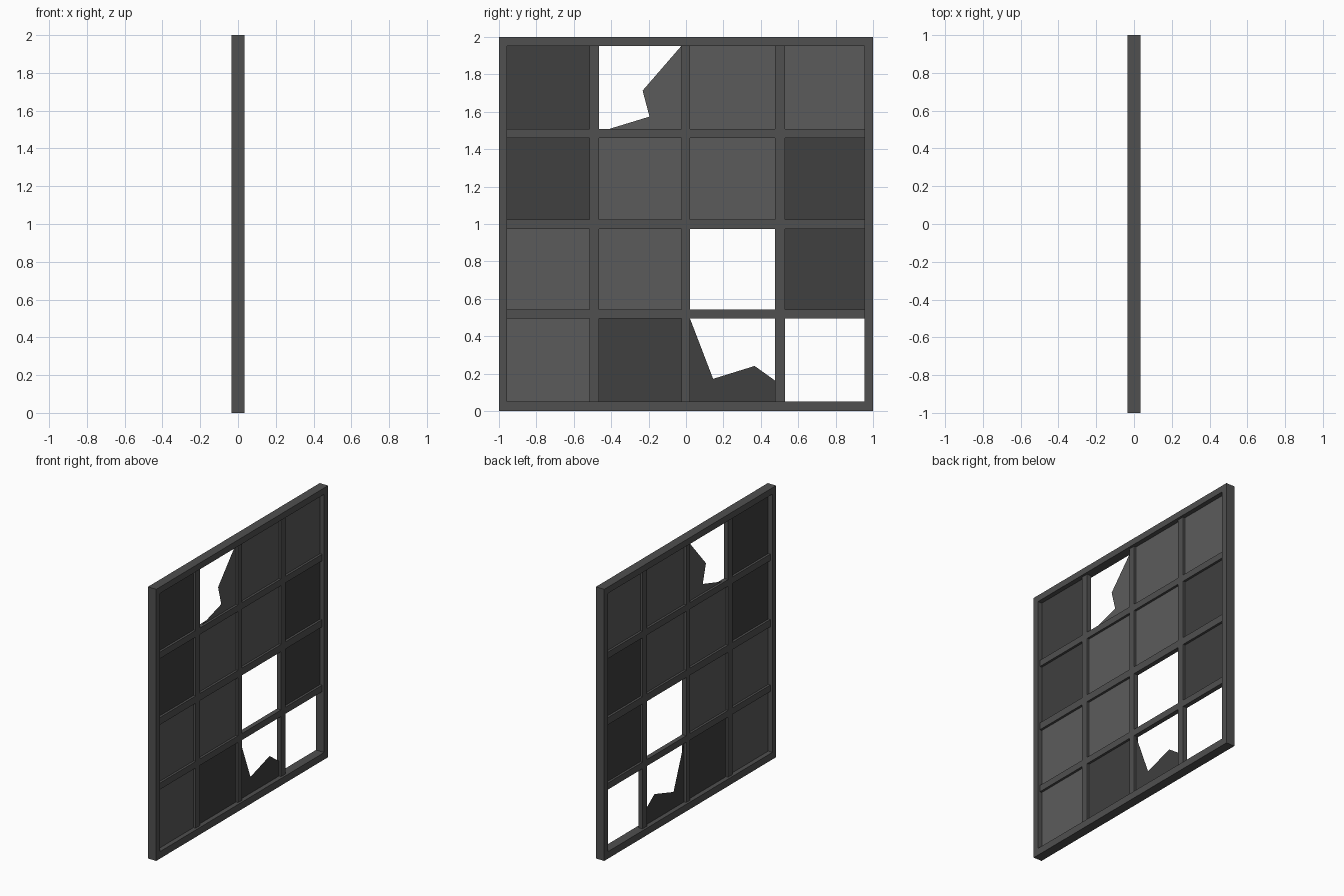
import bpy, bmesh

if "Cube" in bpy.data.objects:
    bpy.data.objects.remove(bpy.data.objects["Cube"])

FRAME_D, BAR_D = 0.034, 0.017          # half depths along x
COLS = [(-0.957, -0.517), (-0.466, -0.024), (0.021, 0.477), (0.53, 0.954)]
ROWS = [(1.507, 1.953), (1.025, 1.459), (0.543, 0.972), (0.052, 0.495)]  # top to bottom
Y0, Y1, Z0, Z1 = COLS[0][0], COLS[3][1], ROWS[3][0], ROWS[0][1]


def material(name, v):
    m = bpy.data.materials.new(name)
    m.diffuse_color = (v, v, v, 1)
    m.use_nodes = True
    m.node_tree.nodes["Principled BSDF"].inputs["Base Color"].default_value = m.diffuse_color
    return m


frame_mat = material("dark_metal", 0.08)
light_mat = material("light_glass", 0.105)
dark_mat = material("dark_glass", 0.05)


def make(name, bm, mat):
    me = bpy.data.meshes.new(name)
    bm.to_mesh(me)
    bm.free()
    ob = bpy.data.objects.new(name, me)
    me.materials.append(mat)
    bpy.context.collection.objects.link(ob)
    return ob


def bar(name, y0, y1, z0, z1):
    bm = bmesh.new()
    bmesh.ops.create_cube(bm, size=1)
    for v in bm.verts:
        v.co = (v.co.x * 2 * BAR_D, y0 + (v.co.y + .5) * (y1 - y0), z0 + (v.co.z + .5) * (z1 - z0))
    return make(name, bm, frame_mat)


def rect(y0, y1, z0, z1):
    return [(y0, z0), (y1, z0), (y1, z1), (y0, z1)]


def pane(name, outline, mat):
    bm = bmesh.new()
    bm.faces.new([bm.verts.new((0, y, z)) for y, z in outline])
    return make(name, bm, mat)


# outer frame: one mitred rectangular ring
bm = bmesh.new()
loops = [[bm.verts.new((x, y, z)) for y, z in r]
         for r, x in ((rect(-1, 1, 0, 2), FRAME_D), (rect(Y0, Y1, Z0, Z1), FRAME_D),
                      (rect(Y0, Y1, Z0, Z1), -FRAME_D), (rect(-1, 1, 0, 2), -FRAME_D))]
for i in range(4):
    a, b = loops[i], loops[(i + 1) % 4]
    for j in range(4):
        k = (j + 1) % 4
        bm.faces.new((a[j], a[k], b[k], b[j]))
bmesh.ops.recalc_face_normals(bm, faces=bm.faces)
make("outer_frame", bm, frame_mat)

# glazing bars between the openings
for i in range(3):
    bar(f"upright_bar_{i + 1}", COLS[i][1], COLS[i + 1][0], Z0, Z1)
    bar(f"cross_bar_{i + 1}", Y0, Y1, ROWS[i + 1][1], ROWS[i][0])

# whole panes: L light, D dark, . missing or broken
for r, line in enumerate(("D.LL", "DLLD", "LL.D", "LD..")):
    for c, kind in enumerate(line):
        if kind != ".":
            pane(f"pane_{r + 1}_{c + 1}", rect(*COLS[c], *ROWS[r]),
                 light_mat if kind == "L" else dark_mat)

# broken panes
pane("broken_pane_upper", [(-0.024, 1.507), (-0.024, 1.953), (-0.232, 1.713),
                           (-0.195, 1.574), (-0.415, 1.507)], light_mat)
pane("broken_pane_lower", [(0.021, 0.052), (0.477, 0.052), (0.477, 0.162), (0.367, 0.241),
                           (0.145, 0.172), (0.021, 0.495)], dark_mat)
